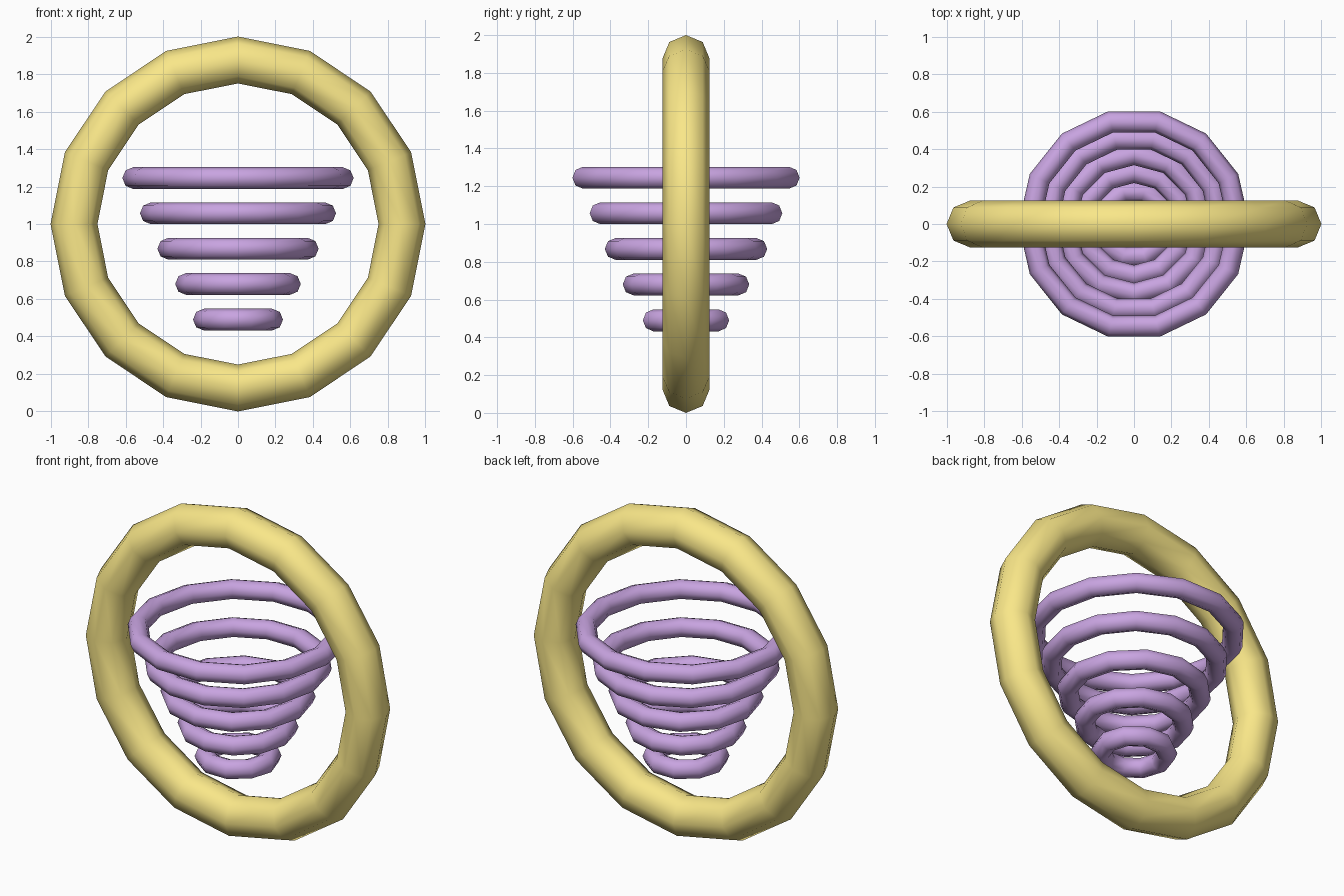
import bpy
from math import pi

if "Cube" in bpy.data.objects:
    bpy.data.objects.remove(bpy.data.objects["Cube"])


def material(name, color):
    m = bpy.data.materials.new(name)
    m.diffuse_color = color
    m.use_nodes = True
    m.node_tree.nodes["Principled BSDF"].inputs["Base Color"].default_value = m.diffuse_color
    return m


def ring(name, z, outer, tube, segments, sides, mat, upright=False):
    """Coarse smooth-shaded torus given by its outer radius."""
    bpy.ops.mesh.primitive_torus_add(
        major_radius=outer - tube, minor_radius=tube,
        major_segments=segments, minor_segments=sides,
        location=(0, 0, z), rotation=(pi / 2 if upright else 0, 0, 0))
    ob = bpy.context.object
    ob.name = name
    ob.data.materials.append(mat)
    bpy.ops.object.shade_smooth()
    return ob


gold = material("gold", (0.95, 0.80, 0.25, 1))
purple = material("purple", (0.58, 0.37, 0.75, 1))

# Large upright hoop
ring("outer_hoop", 1.0, 1.0, 0.125, 16, 8, gold, upright=True)

# Funnel of level rings, shrinking downwards
levels = [(1.245, 0.617, 14), (1.057, 0.523, 14), (0.868, 0.43, 12),
          (0.68, 0.335, 12), (0.49, 0.24, 10)]
for i, (z, outer, segments) in enumerate(levels, 1):
    ring(f"funnel_ring_{i}", z, outer, 0.058, segments, 8, purple)
